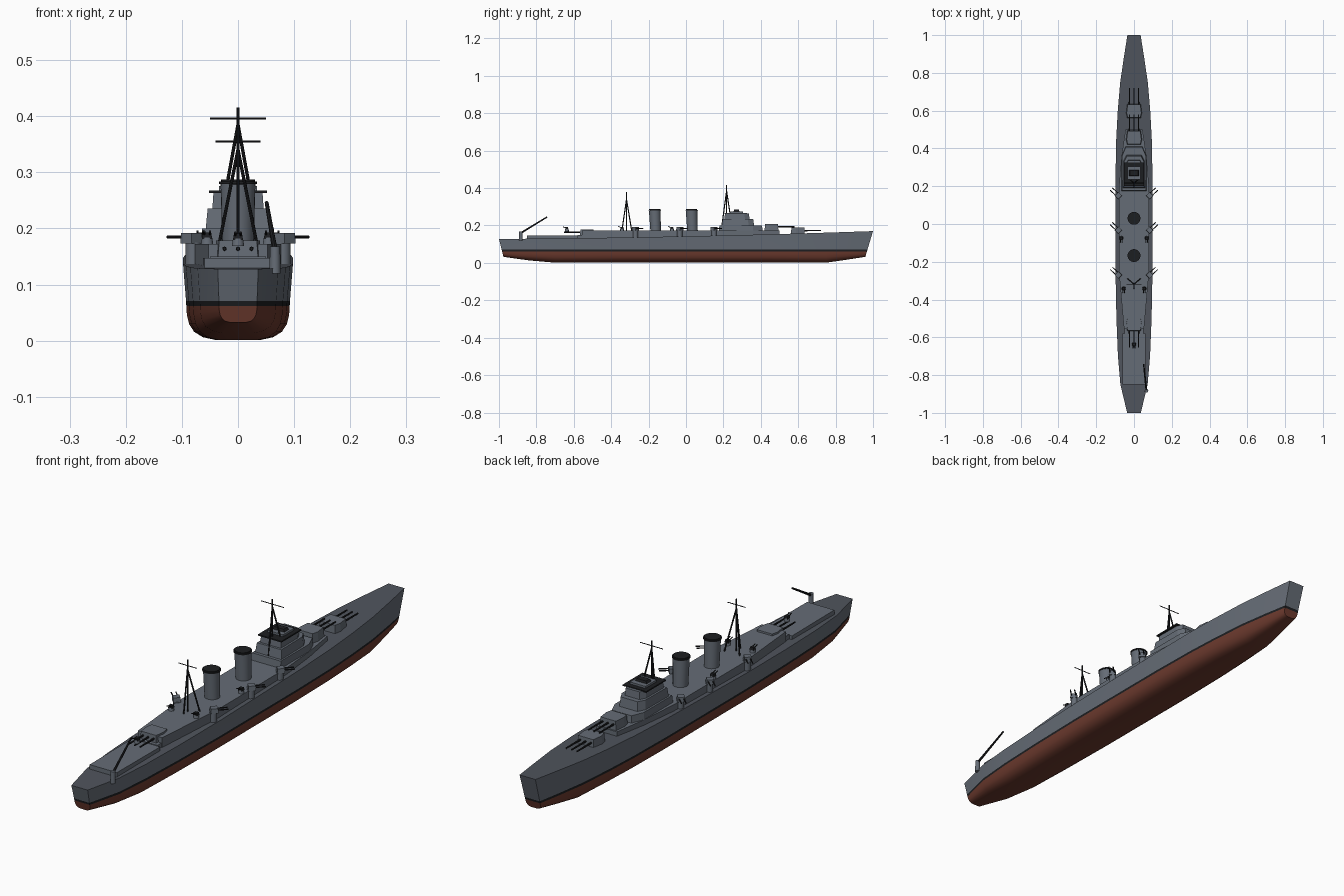
import bpy, bmesh, math
from mathutils import Vector

cube = bpy.data.objects.get("Cube")
if cube:
    bpy.data.objects.remove(cube)


def material(name, rgb):
    m = bpy.data.materials.new(name)
    m.use_nodes = True
    m.diffuse_color = (*rgb, 1)
    bsdf = m.node_tree.nodes["Principled BSDF"]
    bsdf.inputs["Base Color"].default_value = (*rgb, 1)
    bsdf.inputs["Roughness"].default_value = 0.7
    return m


GREY = material("hull_grey", (0.13, 0.15, 0.18))
DECK = material("deck_grey", (0.08, 0.09, 0.11))
BLACK = material("black", (0.012, 0.013, 0.015))
RED = material("red_bottom", (0.15, 0.042, 0.027))


def finish(name, bm, mats, smooth=False):
    bmesh.ops.recalc_face_normals(bm, faces=bm.faces)
    me = bpy.data.meshes.new(name)
    bm.to_mesh(me)
    bm.free()
    for m in mats:
        me.materials.append(m)
    ob = bpy.data.objects.new(name, me)
    bpy.context.collection.objects.link(ob)
    if smooth:
        bpy.ops.object.select_all(action='DESELECT')
        ob.select_set(True)
        bpy.context.view_layer.objects.active = ob
        bpy.ops.object.shade_smooth_by_angle(angle=math.radians(35))
    return ob


def block(name, sides, z0, z1, mat=GREY, top=1.0, center_x=0):
    """Symmetric prism: sides lists (y, half width); top shrinks the roof."""
    outline = [(w, y) for y, w in sides] + [(-w, y) for y, w in reversed(sides)]
    mid = (sides[0][0] + sides[-1][0]) / 2
    bm = bmesh.new()
    low = [bm.verts.new((x + center_x, y, z0)) for x, y in outline]
    high = [bm.verts.new((x * top + center_x, mid + (y - mid) * top, z1)) for x, y in outline]
    bm.faces.new(low)
    bm.faces.new(high)
    n = len(low)
    for i in range(n):
        j = (i + 1) % n
        bm.faces.new((low[i], low[j], high[j], high[i]))
    return finish(name, bm, [mat])


def rod(name, a, b, r, r2=None, mat=BLACK, segments=8):
    a, b = Vector(a), Vector(b)
    bm = bmesh.new()
    bmesh.ops.create_cone(bm, cap_ends=True, segments=segments, radius1=r,
                          radius2=r if r2 is None else r2, depth=(b - a).length)
    turn = (b - a).to_track_quat('Z', 'Y').to_matrix()
    bmesh.ops.rotate(bm, verts=bm.verts, matrix=turn)
    bmesh.ops.translate(bm, verts=bm.verts, vec=(a + b) / 2)
    return finish(name, bm, [mat], smooth=True)


# Hull lofted through stations, with painted waterline and bottom
def deck_z(y):
    return 0.142 + 0.021 * y + 0.007 * y * y


def build_hull():
    stations = [(-1, .036), (-.85, .072), (-.7, .085), (-.5, .093), (-.25, .098), (.25, .098),
                (.45, .094), (.6, .086), (.75, .073), (.88, .054), (1, .035)]
    bilge = [(.94, 1), (.93, .75), (.89, .48), (.8, .26), (.64, .1), (.4, .02)]
    bm = bmesh.new()
    rings = []
    for y, w in stations:
        keel = 0.032 * max(0, (abs(y) - 0.75) / 0.25)
        top = deck_z(y)
        half = [(w, top), (w * .945, .071)]
        half += [(w * f, keel + t * (.062 - keel)) for f, t in bilge]
        ring = half + [(-x, z) for x, z in reversed(half)]
        rake = 0 if abs(y) < 0.8 else (0.3 if y > 0 else 0.25) * (abs(y) - 0.8) / 0.2
        rings.append([bm.verts.new((x, y - math.copysign(rake * (top - z), y), z))
                      for x, z in ring])
    n = len(rings[0])
    for a, b in zip(rings, rings[1:]):
        for i in range(n):
            j = (i + 1) % n
            f = bm.faces.new((a[i], a[j], b[j], b[i]))
            band = min(i, n - 2 - i)
            f.material_index = 3 if i == n - 1 else 0 if band == 0 else 1 if band == 1 else 2
    # Transom and stem plates in the same three colour bands
    for ring in (rings[0], rings[-1]):
        for i in range(2):
            f = bm.faces.new((ring[i], ring[i + 1], ring[n - 2 - i], ring[n - 1 - i]))
            f.material_index = i
        bm.faces.new(ring[2:n - 2]).material_index = 2
    finish("hull", bm, [GREY, BLACK, RED, DECK], smooth=True)


build_hull()

# Deckhouses and stepped bridge
block("main_deckhouse", [(-.555, .053), (-.25, .08), (.19, .08), (.36, .066), (.5, .045)], .125, .172)
block("aft_deckhouse", [(-.85, .06), (-.58, .062)], .12, .147)
block("aft_turret_base", [(-.58, .05), (-.5, .05)], .12, .15)
block("bridge_lower", [(.175, .066), (.36, .066), (.41, .045)], .165, .2, top=.97)
block("bridge_middle", [(.19, .058), (.335, .056), (.365, .04)], .195, .236, top=.93)
block("bridge_upper", [(.205, .046), (.315, .045), (.34, .032)], .23, .265, top=.95)
block("bridge_platform", [(.2, .052), (.325, .052)], .263, .268, BLACK)
block("bridge_top", [(.235, .034), (.305, .034)], .268, .276)
block("director", [(.255, .026), (.285, .026)], .276, .285, BLACK, .8)


# Triple gun turrets
def turret(name, y, z, facing):
    sides = [(y - .037 * facing, .036), (y - .01 * facing, .042), (y + .037 * facing, .036)]
    block(name, sides, z, z + .036, top=.93)
    for k, x in enumerate((-.024, 0, .024)):
        rod(f"{name}_barrel_{k + 1}", (x, y + .03 * facing, z + .021),
            (x, y + .123 * facing, z + .021), .004, .003)


turret("forward_turret_low", .598, .152, 1)
turret("forward_turret_high", .457, .172, 1)
turret("aft_turret", -.53, .143, -1)

# Raked funnels with dark rims
for k, y in enumerate((.032, -.165)):
    tag = f"funnel_{k + 1}"
    rod(tag, (0, y + .003, .165), (0, y - .002, .28), .028, .031, GREY, 24)
    rod(tag + "_rim", (0, y - .002, .279), (0, y - .002, .284), .034, None, BLACK, 24)
    rod(tag + "_mouth", (0, y - .002, .284), (0, y - .002, .287), .03, None, BLACK, 24)


# Tripod masts
def mast(name, y, foot, joint, top, yard_z, yard):
    rod(name + "_pole", (0, y, foot), (0, y, top), .003)
    rod(name + "_back_leg", (0, y - .025, foot), (0, y, joint), .003)
    for s, side in ((1, "left"), (-1, "right")):
        rod(f"{name}_{side}_leg", (s * .034, y + .028, foot), (0, y, joint), .003)
    rod(name + "_yard", (-yard, y, yard_z), (yard, y, yard_z), .0016)


mast("fore_mast", .217, .2, .385, .416, .396, .05)
mast("main_mast", -.318, .17, .34, .378, .355, .04)


# Twin side guns and light anti-aircraft mounts
def light_mount(name, x, y, z):
    rod(name + "_base", (x, y, z - .013), (x, y, z), .011, .009, GREY, 12)
    block(name + "_shield", [(y - .008, .009), (y + .008, .009)], z - .002, z + .009, BLACK, .8, x)
    for s in (-1, 1):
        rod(f"{name}_barrel_{s}", (x + s * .005, y, z + .004),
            (x + s * .005, y - .022, z + .011), .002)


for s, side in ((1, "left"), (-1, "right")):
    for k, y in enumerate((.15, -.033, -.27)):
        tag = f"{side}_gun_{k + 1}"
        rod(tag + "_pedestal", (s * .08, y, .135), (s * .08, y, .175), .014, None, GREY, 12)
        ob = block(tag + "_house", [(-.014, .014), (.014, .014)], .173, .192, GREY, .92)
        ob.location = (s * .083, y, 0)
        ob.rotation_euler.z = -s * math.radians(45)
        for d in (-.006, .006):
            x0, y0 = s * (.088 + d), y + .005 - d
            rod(f"{tag}_barrel_{'a' if d < 0 else 'b'}", (x0, y0, .184),
                (x0 + s * .032, y0 + .03, .185), .0025)
    light_mount(f"{side}_light_mount_mid", s * .067, -.075, .184)
    light_mount(f"{side}_light_mount_aft", s * .055, -.342, .184)
light_mount("stern_light_mount", 0, -.637, .182)

# Stern crane
rod("crane_post", (.066, -.883, .12), (.066, -.883, .168), .01, .009, GREY, 12)
rod("crane_boom", (.066, -.883, .16), (.051, -.742, .246), .005, .0035)
